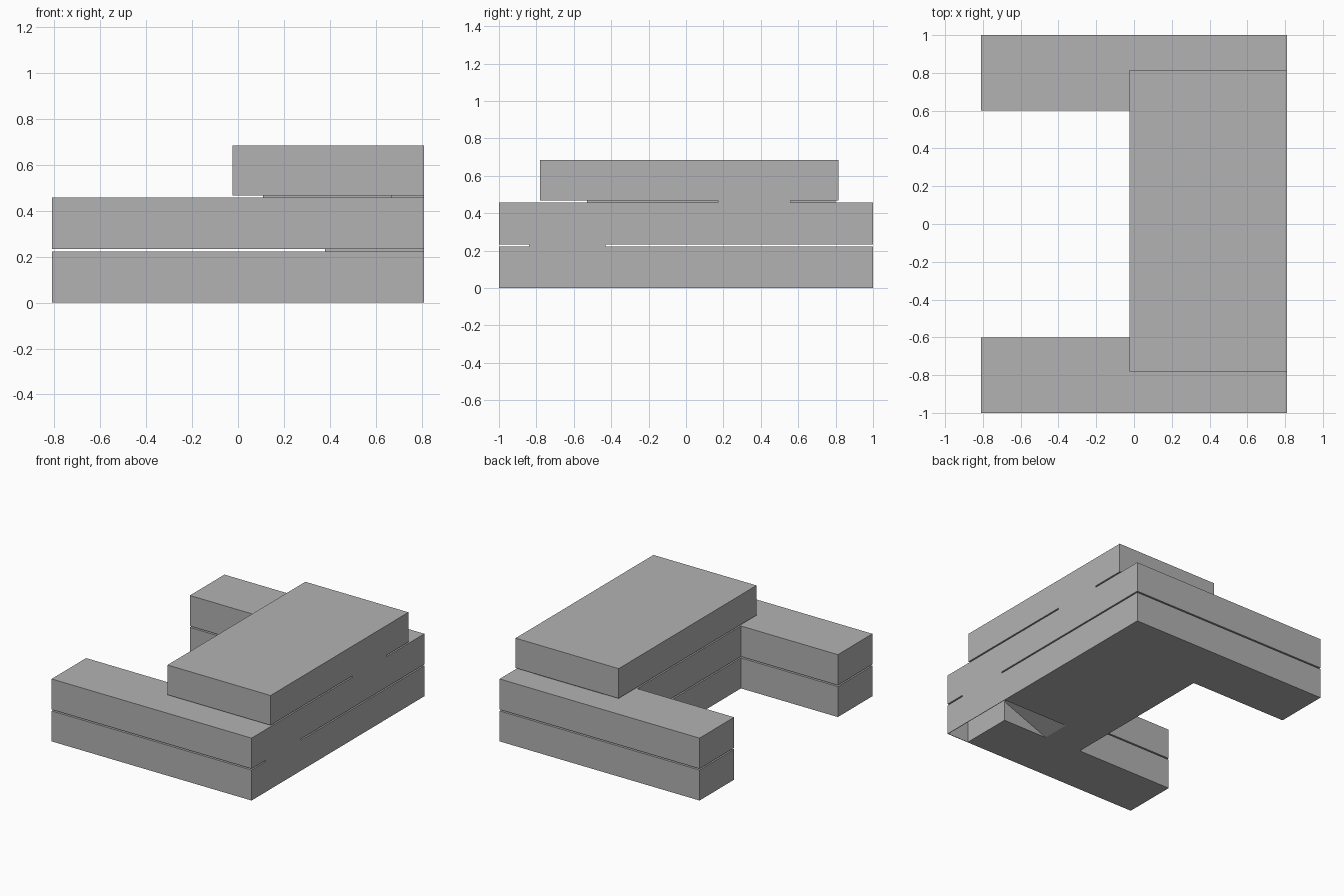
import bpy
import bmesh

cube = bpy.data.objects.get("Cube")
if cube:
    bpy.data.objects.remove(cube, do_unlink=True)

grey = bpy.data.materials.new("plain grey")
grey.use_nodes = True
COLOUR = (0.448, 0.448, 0.448, 1)
grey.diffuse_color = COLOUR
grey.node_tree.nodes["Principled BSDF"].inputs["Base Color"].default_value = COLOUR


def prism(name, outline, shift):
    """Extrude a closed 3D outline along the shift vector."""
    bm = bmesh.new()
    face = bm.faces.new([bm.verts.new(p) for p in outline])
    top = bmesh.ops.extrude_face_region(bm, geom=[face], use_keep_orig=True)
    moved = [v for v in top["geom"] if isinstance(v, bmesh.types.BMVert)]
    bmesh.ops.translate(bm, verts=moved, vec=shift)
    bmesh.ops.recalc_face_normals(bm, faces=bm.faces)
    mesh = bpy.data.meshes.new(name)
    bm.to_mesh(mesh)
    bm.free()
    mesh.materials.append(grey)
    obj = bpy.data.objects.new(name, mesh)
    bpy.context.collection.objects.link(obj)
    return obj


def box(name, x0, x1, y0, y1, z0, z1):
    outline = [(x0, y0, z0), (x1, y0, z0), (x1, y1, z0), (x0, y1, z0)]
    return prism(name, outline, (0, 0, z1 - z0))


def storey(name, z0, z1):
    """U-shaped storey, open towards -x."""
    half = [(0.81, -1), (-0.81, -1), (-0.81, -0.6), (-0.025, -0.6)]
    outline = half + [(x, -y) for x, y in reversed(half)]
    return prism(name, [(x, y, z0) for x, y in outline], (0, 0, z1 - z0))


# Stacked storeys, separated by thin shadow gaps
lower = storey("lower_storey", 0, 0.223)
storey("upper_storey", 0.233, 0.457)
box("top_storey", -0.025, 0.81, -0.78, 0.815, 0.467, 0.685)

# Links bridging the gaps at the stair cores
box("lower_link", 0.38, 0.81, -0.84, -0.43, 0.223, 0.233)
box("upper_link", 0.11, 0.81, 0.17, 0.56, 0.457, 0.467)
box("inner_link_front", 0.11, 0.67, -0.53, 0.17, 0.457, 0.467)
box("inner_link_back", 0.11, 0.67, 0.56, 0.8, 0.457, 0.467)

# Stairwell under the front corner: a passage and a sloping ramp
passage = box("passage_cutter", 0.633, 0.806, -0.996, -0.6, -0.05, 0.21)
ramp = prism("ramp_cutter",
             [(0.145, -0.61, -0.05), (0.806, -0.61, -0.05), (0.806, -0.61, 0.215)],
             (0, 0.21, 0))
for cutter in (passage, ramp):
    cut = lower.modifiers.new(cutter.name, "BOOLEAN")
    cut.operation = "DIFFERENCE"
    cut.solver = "EXACT"
    cut.object = cutter
    cutter.hide_render = True
    cutter.hide_set(True)
